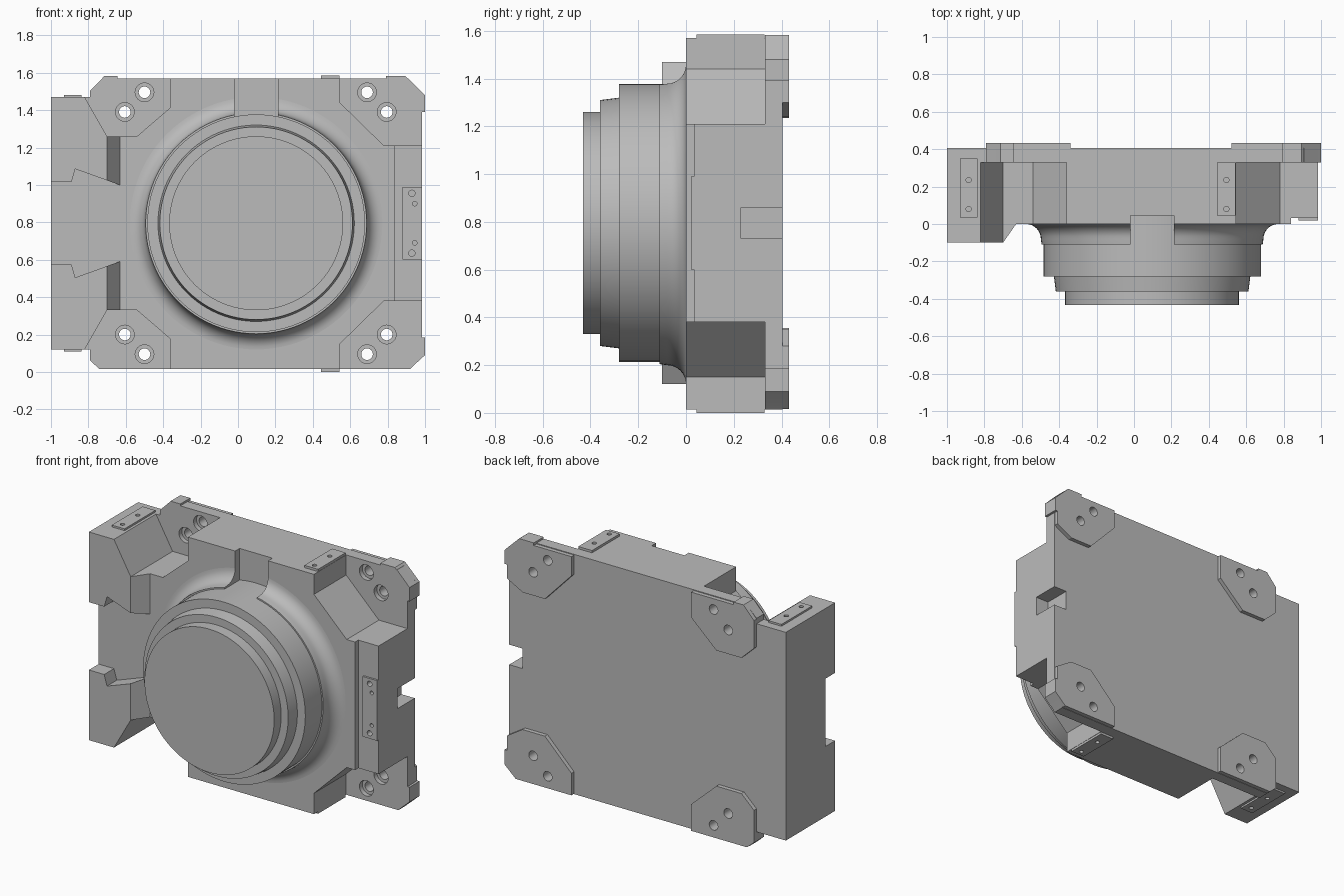
import bpy, bmesh, math
from mathutils import Vector, Matrix

cube = bpy.data.objects.get("Cube")
if cube:
    bpy.data.objects.remove(cube, do_unlink=True)

GREY = (0.5, 0.5, 0.5, 1.0)
grey = bpy.data.materials.new("machined_grey")
grey.diffuse_color = GREY
grey.use_nodes = True
grey.node_tree.nodes["Principled BSDF"].inputs["Base Color"].default_value = GREY

CX, CZ = 0.097, 0.795      # barrel axis, also the height the part mirrors about


def finish(name, bm):
    bmesh.ops.recalc_face_normals(bm, faces=bm.faces[:])
    mesh = bpy.data.meshes.new(name)
    bm.to_mesh(mesh)
    bm.free()
    mesh.materials.append(grey)
    obj = bpy.data.objects.new(name, mesh)
    bpy.context.collection.objects.link(obj)
    return obj


def prism(name, outline, low, high, axis="y"):
    """Extrude an outline: (x, z) along y, or (x, y) along z."""
    bm = bmesh.new()
    place = (lambda a, b: (a, low, b)) if axis == "y" else (lambda a, b: (a, b, low))
    face = bm.faces.new([bm.verts.new(place(a, b)) for a, b in outline])
    moved = bmesh.ops.extrude_face_region(bm, geom=[face])["geom"]
    step = Vector((0, high - low, 0)) if axis == "y" else Vector((0, 0, high - low))
    bmesh.ops.translate(bm, vec=step, verts=[v for v in moved if isinstance(v, bmesh.types.BMVert)])
    return finish(name, bm)


def box(name, x0, x1, y0, y1, z0, z1):
    return prism(name, [(x0, z0), (x1, z0), (x1, z1), (x0, z1)], y0, y1)


def rod(centre, radius, length, axis="y", sides=24):
    bm = bmesh.new()
    turn = Matrix.Rotation(math.pi / 2, 4, "X") if axis == "y" else Matrix()
    bmesh.ops.create_cone(bm, cap_ends=True, segments=sides, radius1=radius, radius2=radius,
                          depth=length, matrix=Matrix.Translation(centre) @ turn)
    return finish("hole_cutter", bm)


def lathe(name, profile, closed=False, sides=96):
    """Turn (radius, y) points about the barrel axis."""
    bm = bmesh.new()
    verts = [bm.verts.new((CX + r, y, CZ)) for r, y in profile]
    edges = [bm.edges.new(pair) for pair in zip(verts, verts[1:])]
    if closed:
        edges.append(bm.edges.new((verts[-1], verts[0])))
    bmesh.ops.spin(bm, geom=verts + edges, cent=(CX, 0, CZ), axis=(0, 1, 0),
                   angle=math.tau, steps=sides)
    bmesh.ops.remove_doubles(bm, verts=bm.verts[:], dist=0.0005)
    return finish(name, bm)


def combine(target, tool, operation="DIFFERENCE", keep=False):
    mod = target.modifiers.new("combine", "BOOLEAN")
    mod.operation, mod.solver, mod.object = operation, "EXACT", tool
    bpy.context.view_layer.objects.active = target
    bpy.ops.object.modifier_apply(modifier=mod.name)
    if not keep:
        bpy.data.objects.remove(tool, do_unlink=True)


def flip(points):
    return [(x, 2 * CZ - z) for x, z in points]


# Main block with chamfered corners
housing = prism("housing", [
    (-0.79, 0.06), (-0.74, 0.015), (0.92, 0.015), (0.985, 0.08),
    (0.985, 1.495), (0.91, 1.57), (-0.725, 1.57), (-0.79, 1.505)], 0, 0.405)

# Side wing with a slanted inner front edge
combine(housing, prism("wing", [(-1, -0.1), (-0.7, -0.1), (-0.63, 0), (-0.63, 0.405), (-1, 0.405)],
                       0.12, 1.47, "z"), "UNION")

# Raised corner pads on the back
pad_right = [(0.52, 1.565), (0.79, 1.565), (0.79, 1.582), (0.895, 1.582), (1, 1.48), (1, 1.39),
             (0.982, 1.39), (0.982, 1.30), (0.87, 1.24), (0.71, 1.24), (0.52, 1.44)]
pad_left = [(-0.34, 1.565), (-0.645, 1.565), (-0.645, 1.582), (-0.715, 1.582), (-0.79, 1.50),
            (-0.79, 1.32), (-0.7, 1.235), (-0.52, 1.235), (-0.34, 1.4)]
pad_low_right = [(0.52, 0.017), (0.92, 0.017), (1, 0.09), (1, 0.185), (0.982, 0.185),
                 (0.982, 0.28), (0.87, 0.35), (0.71, 0.35), (0.52, 0.16)]
pad_low_left = [(-0.34, 0.017), (-0.74, 0.017), (-0.79, 0.06), (-0.79, 0.27),
                (-0.7, 0.355), (-0.52, 0.355), (-0.34, 0.19)]
for outline in (pad_right, pad_left, pad_low_right, pad_low_left):
    combine(housing, prism("corner_pad", outline, 0.3, 0.432), "UNION")

# Corner pockets cut from the front
pocket_right = [(0.545, 1.7), (0.545, 1.44), (0.78, 1.21), (1.1, 1.21), (1.1, 1.7)]
pocket_left = [(-0.36, 1.7), (-0.36, 1.415), (-0.54, 1.26), (-0.7, 1.26), (-0.82, 1.47), (-0.95, 1.7)]
for outline in (pocket_right, pocket_left, flip(pocket_right), flip(pocket_left)):
    combine(housing, prism("pocket_cutter", outline, -0.2, 0.33))

# Dovetail channel across the wing
half = [(-1.1, 1.015), (-0.89, 1.015), (-0.87, 1.085), (-0.6, 0.988)]
combine(housing, prism("dovetail_cutter", half + flip(half)[::-1], -0.2, 0))

# Side recess, rear side notch and top slot
combine(housing, box("recess_cutter", 0.84, 1.1, -0.1, 0.033, 0.3, 1.3))
combine(housing, box("notch_cutter", 0.89, 1.1, 0.23, 0.6, 0.73, 0.86))
slot = box("slot_cutter", -0.02, 0.215, -0.3, 0.045, 1.3, 1.7)
slot.hide_render = True
combine(housing, slot, keep=True)

# Counterbored mounting holes
for x, z in ((-0.5, 1.495), (-0.605, 1.39), (0.69, 1.495), (0.795, 1.39)):
    for height in (z, 2 * CZ - z):
        combine(housing, rod((x, 0.33, height), 0.05, 0.06))
        combine(housing, rod((x, 0.35, height), 0.031, 0.3))

# Thin contact plates on top and bottom, each with two holes
for label, x0, x1, y0, y1, low, high in (("wing", -0.93, -0.838, 0.035, 0.35, 0.108, 1.482),
                                         ("body", 0.445, 0.543, 0.045, 0.328, 0, 1.585)):
    for side, z0, z1 in (("upper", high - 0.02, high), ("lower", low, low + 0.02)):
        plate = box(f"{side}_{label}_plate", x0, x1, y0, y1, z0, z1)
        for y in (0.08, 0.235):
            spot = ((x0 + x1) / 2, y, (z0 + z1) / 2)
            combine(plate, rod(spot, 0.014, 0.06, "z", 16))
            combine(housing, rod(spot, 0.014, 0.08, "z", 16))

# Contact plate on the front of the side recess
plate = box("side_plate", 0.88, 0.984, 0.02, 0.04, 0.6, 0.99)
for x, z, radius in ((0.93, 0.955, 0.017), (0.945, 0.9, 0.012)):
    for height in (z, 2 * CZ - z):
        combine(plate, rod((x, 0.03, height), radius, 0.06, "y", 16))
        combine(housing, rod((x, 0.03, height), radius, 0.08, "y", 16))

# Stepped barrel
lathe("barrel", [(0, 0.06), (0.582, 0.06), (0.582, -0.28), (0.525, -0.28), (0.515, -0.36),
                 (0.465, -0.36), (0.465, -0.432), (0, -0.432)])

# Concave flare where the barrel meets the housing
arc = [(0.675 - 0.08 * math.cos(t), -0.08 + 0.08 * math.sin(t))
       for t in (i * math.pi / 16 for i in range(9))]
flare = lathe("barrel_flare", [(0.57, 0.01), (0.57, -0.11), (0.591, -0.11)] + arc + [(0.675, 0.01)], True)
combine(flare, slot)

# Smooth curved faces, keep hard edges
bpy.ops.object.select_all(action="DESELECT")
for obj in bpy.context.collection.objects:
    if obj.type == "MESH" and grey.name in obj.data.materials:
        obj.select_set(True)
bpy.context.view_layer.objects.active = housing
bpy.ops.object.shade_smooth_by_angle(angle=math.radians(25))
